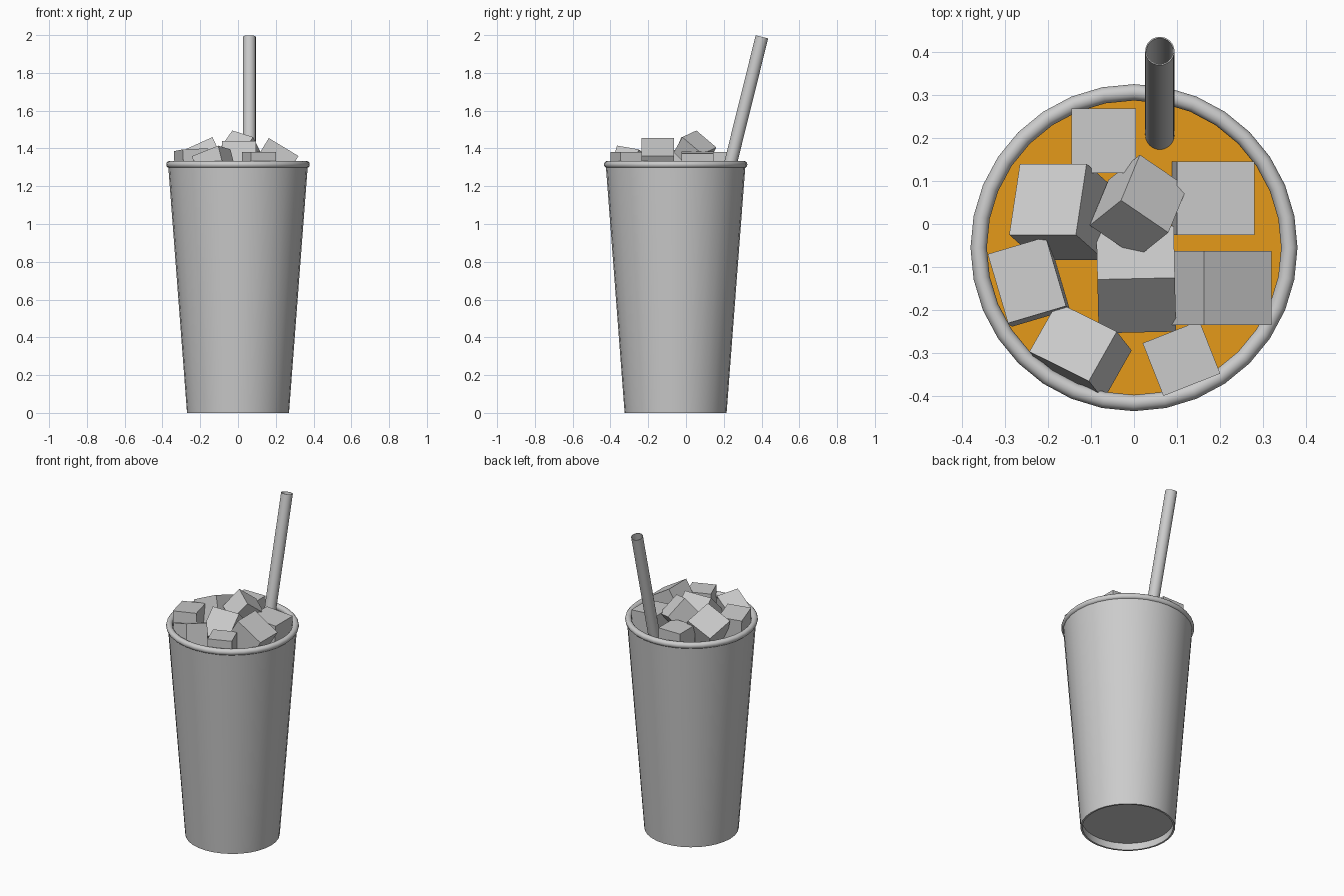
import bpy, bmesh, math
from mathutils import Vector, Matrix

if "Cube" in bpy.data.objects:
    bpy.data.objects.remove(bpy.data.objects["Cube"], do_unlink=True)

CUP_Y = -0.055
SEGMENTS = 32


def material(name, rgb):
    m = bpy.data.materials.new(name)
    m.use_nodes = True
    m.diffuse_color = (*rgb, 1)
    bsdf = next(n for n in m.node_tree.nodes if n.type == "BSDF_PRINCIPLED")
    bsdf.inputs["Base Color"].default_value = (*rgb, 1)
    return m


GREY = material("light grey", (0.6, 0.6, 0.6))
AMBER = material("amber drink", (0.78, 0.32, 0.01))


def finish(name, bm, mat, smooth=False):
    bmesh.ops.recalc_face_normals(bm, faces=bm.faces)
    mesh = bpy.data.meshes.new(name)
    bm.to_mesh(mesh)
    bm.free()
    mesh.materials.append(mat)
    obj = bpy.data.objects.new(name, mesh)
    bpy.context.collection.objects.link(obj)
    if smooth:
        bpy.ops.object.select_all(action="DESELECT")
        obj.select_set(True)
        bpy.context.view_layer.objects.active = obj
        bpy.ops.object.shade_smooth_by_angle(angle=math.radians(40))
    return obj


def lathe(name, profile, mat, closed=False, matrix=None):
    """Revolve (radius, height) points about the z axis."""
    bm = bmesh.new()
    verts = [bm.verts.new((r, 0, z)) for r, z in profile]
    pairs = list(zip(verts, verts[1:] + verts[:1] if closed else verts[1:]))
    edges = [bm.edges.new(p) for p in pairs]
    bmesh.ops.spin(bm, geom=verts + edges, axis=(0, 0, 1), cent=(0, 0, 0),
                   angle=math.tau, steps=SEGMENTS)
    bmesh.ops.remove_doubles(bm, verts=bm.verts, dist=1e-4)
    bm.transform(matrix or Matrix.Translation((0, CUP_Y, 0)))
    return finish(name, bm, mat, smooth=True)


# Tapered thin-walled cup with a recessed base
lathe("cup", [(0, 0.045), (0.262, 0.045), (0.259, 0), (0.27, 0), (0.37, 1.315),
              (0.36, 1.315), (0.267, 0.06), (0, 0.06)], GREY)

# Rolled rim
lathe("rim", [(0.361 + 0.019 * math.cos(a), 1.315 + 0.019 * math.sin(a))
              for a in (math.tau * i / 12 for i in range(12))], GREY, closed=True)

# Drink surface
bm = bmesh.new()
bmesh.ops.create_circle(bm, cap_ends=True, segments=SEGMENTS, radius=0.353,
                        matrix=Matrix.Translation((0, CUP_Y, 1.21)))
finish("drink", bm, AMBER)

# Hollow leaning straw
top, foot = Vector((0.06, 0.402, 1.991)), Vector((0.06, -0.07, 0.09))
axis = top - foot
tilt = Matrix.Translation(foot) @ axis.to_track_quat("Z", "Y").to_matrix().to_4x4()
lathe("straw", [(0.034, 0), (0.034, axis.length), (0.031, axis.length), (0.031, 0)],
      GREY, closed=True, matrix=tilt)


def ice(index, corner, u, v, depth=0.16):
    """Ice block from one top corner and its two top edges."""
    corner, u, v = Vector(corner), Vector(u), Vector(v)
    v = (v - u * (v.dot(u) / u.length_squared)).normalized() * v.length
    w = u.cross(v).normalized() * depth
    if w.z > 0:
        w = -w
    bm = bmesh.new()
    bmesh.ops.create_cube(bm, size=1)
    for vert in bm.verts:
        a, b, c = vert.co + Vector((0.5, 0.5, 0.5))
        vert.co = corner + u * a + v * b + w * c
    finish(f"ice_block_{index}", bm, GREY)


# Loose ice blocks: corner, first edge, second edge, depth
BLOCKS = [
    ((-0.145, 0.268, 1.38), (0.15, 0, 0), (0, -0.15, 0), 0.17),
    ((-0.135, -0.025, 1.46), (-0.155, 0, -0.07), (0.025, 0.165, -0.055), 0.17),
    ((-0.03, 0.055, 1.495), (0.11, -0.075, -0.035), (0.045, 0.105, -0.09), 0.14),
    ((-0.085, -0.129, 1.44), (0.18, 0.004, 0), (0, -0.125, -0.125), 0.17),
    ((0.1, -0.025, 1.385), (0.18, 0, -0.012), (0, 0.17, 0), 0.17),
    ((0.163, -0.063, 1.455), (0.157, 0, -0.095), (0, -0.172, 0), 0.17),
    ((-0.34, -0.07, 1.385), (0.135, 0.04, 0.005), (0.042, -0.162, 0.01), 0.17),
    ((-0.105, -0.365, 1.415), (0.065, 0.115, -0.02), (-0.14, 0.065, -0.055), 0.15),
    ((0.02, -0.277, 1.38), (0.132, 0.052, 0), (0.05, -0.122, 0), 0.17),
]
for i, block in enumerate(BLOCKS, 1):
    ice(i, *block)
